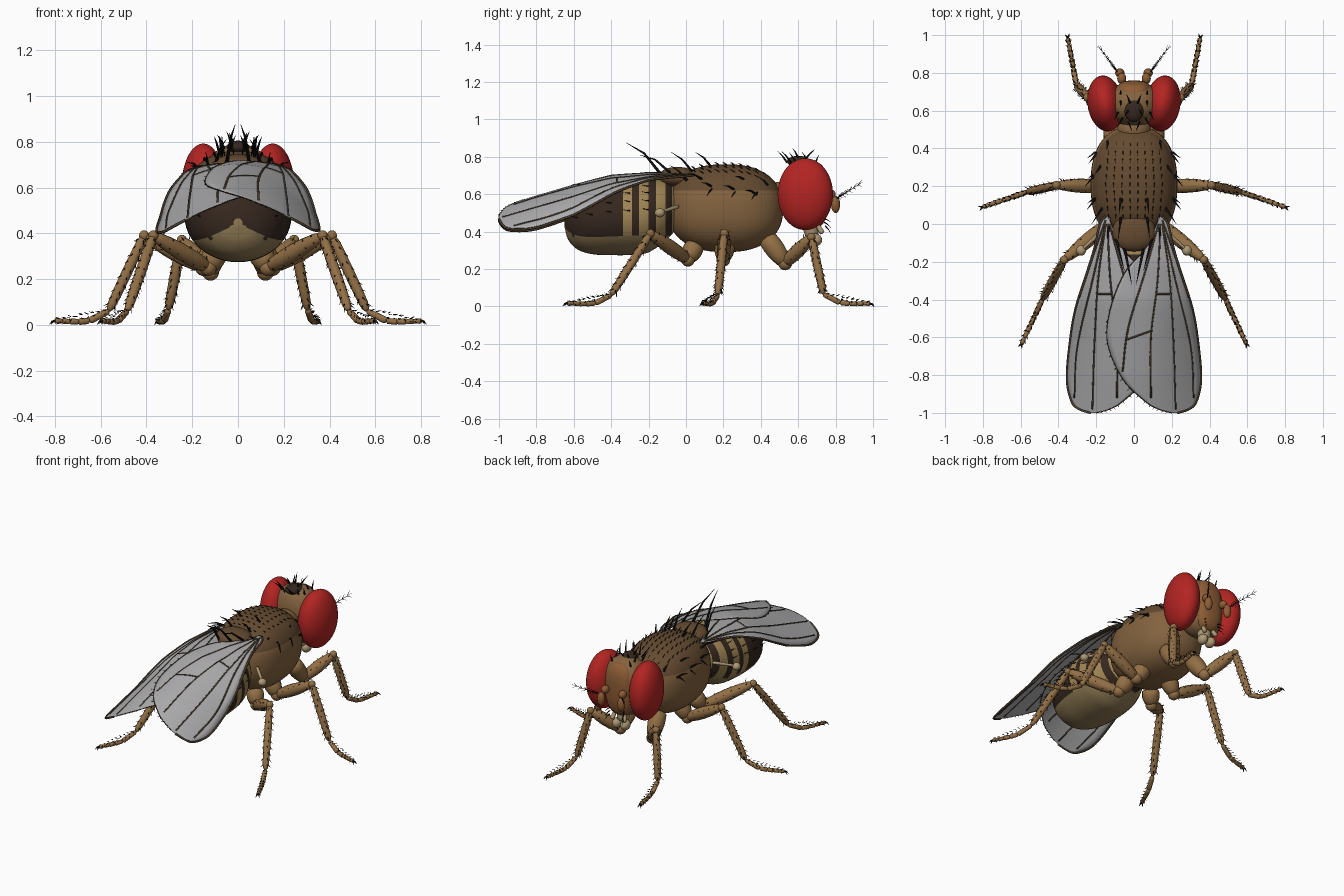
import bpy, bmesh, math, random
from mathutils import Vector as V, Matrix

if "Cube" in bpy.data.objects:
    bpy.data.objects.remove(bpy.data.objects["Cube"])

random.seed(4)

def mat(name, *c):
    m = bpy.data.materials.new(name)
    m.diffuse_color = (*c, 1)
    m.use_nodes = True
    m.node_tree.nodes["Principled BSDF"].inputs["Base Color"].default_value = m.diffuse_color
    return m

BROWN = mat("brown", .23, .125, .05)
DORSAL = mat("dorsal_brown", .13, .07, .03)
LEG = mat("leg_tan", .29, .16, .06)
TAN = mat("abdomen_tan", .36, .24, .09)
BELLY = mat("belly", .27, .19, .085)
DARK = mat("dark_band", .035, .02, .013)
BLACK = mat("bristle_black", .006, .006, .006)
RED = mat("eye_red", .45, .018, .016)
FACE = mat("face", .27, .11, .035)
PALE = mat("pale", .42, .32, .18)
WING = mat("wing_grey", .42, .42, .43)
VEIN = mat("vein", .07, .045, .025)

def finish(bm, name, *mats):
    bmesh.ops.recalc_face_normals(bm, faces=bm.faces)
    me = bpy.data.meshes.new(name)
    for f in bm.faces:
        f.smooth = True
    bm.to_mesh(me)
    bm.free()
    for m in mats:
        me.materials.append(m)
    ob = bpy.data.objects.new(name, me)
    bpy.context.collection.objects.link(ob)
    return ob

def blob(bm, loc, size, p=1.0, rot=None, seg=32):
    vs = bmesh.ops.create_uvsphere(bm, u_segments=seg, v_segments=seg * 3 // 4, radius=1)["verts"]
    for v in vs:
        c = V([math.copysign(abs(a) ** p, a) * s for a, s in zip(v.co, size)])
        v.co = (rot @ c if rot else c) + V(loc)

def spline(pts, n=6):
    P = [V(p) for p in pts]
    P = [P[0] * 2 - P[1]] + P + [P[-1] * 2 - P[-2]]
    out = []
    for i in range(1, len(P) - 2):
        a, b, c, d = P[i - 1:i + 3]
        for k in range(n):
            t = k / n
            out.append((b * 2 + (c - a) * t + (a * 2 - b * 5 + c * 4 - d) * t * t
                        + (b * 3 - a - c * 3 + d) * t ** 3) * .5)
    return out + [P[-2]]

def loft(bm, rings):
    rows = [[bm.verts.new(c) for c in r] for r in rings]
    for a, b in zip(rows, rows[1:]):
        for i in range(len(a)):
            j = (i + 1) % len(a)
            bm.faces.new((a[i], a[j], b[j], b[i]))
    bm.faces.new(rows[0][::-1])
    bm.faces.new(rows[-1])

def tube(bm, pts, radii, n=10):
    pts, rings = [V(p) for p in pts], []
    for i, p in enumerate(pts):
        d = (pts[min(i + 1, len(pts) - 1)] - pts[max(i - 1, 0)]).normalized()
        u = d.cross(V((.31, .17, .93)) if abs(d.z) < .8 else V((.95, .3, 0))).normalized()
        w = d.cross(u)
        rings.append([p + (u * math.cos(a) + w * math.sin(a)) * radii[i]
                      for a in (2 * math.pi * k / n for k in range(n))])
    loft(bm, rings)

def limb(bm, a, b, r0, r1, belly=0.0):
    a, b = V(a), V(b)
    ts = [0, .03, .1, .3, .5, .7, .9, .97, 1]
    cap = [.35, .75, 1, 1, 1, 1, 1, .75, .35]
    tube(bm, [a.lerp(b, t) for t in ts],
         [(r0 + (r1 - r0) * t + belly * math.sin(math.pi * t)) * c for t, c in zip(ts, cap)], 12)

def spike(bm, base, tip, r, bend=.06):
    base, tip = V(base), V(tip)
    mid = base.lerp(tip, .5) + V((0, 0, bend * (tip - base).length))
    tube(bm, [base, mid, tip], [r, r * .65, r * .1], 5)

# thorax, darker on the back
A, B, H, TC = .23, .31, .235, V((0, .21, .525))
def scutum(x, y):
    q = 2 / .85
    r = max(0, 1 - abs(x / A) ** q - abs((y - TC.y) / B) ** q)
    return V((x, y, TC.z + H * r ** (1 / q)))
bm = bmesh.new()
blob(bm, TC, (A, B, H), .85, seg=48)
for f in bm.faces:
    f.material_index = int(f.calc_center_median().z > .62)
finish(bm, "thorax", BROWN, DORSAL)
bm = bmesh.new()
blob(bm, (0, -.045, .69), (.115, .1, .055), .9)
finish(bm, "scutellum", DORSAL)

# abdomen with banded back and pale belly
bm = bmesh.new()
prof = [(-.04, .53, .1, .1), (-.1, .515, .17, .155), (-.2, .487, .215, .198), (-.3, .48, .232, .205),
        (-.4, .474, .232, .2), (-.5, .462, .212, .183), (-.58, .452, .168, .148), (-.63, .447, .1, .09), (-.65, .445, .02, .02)]
loft(bm, [[(w * math.cos(a), y, cz + h * math.sin(a)) for a in (math.tau * k / 48 for k in range(48))]
          for y, cz, w, h in spline(prof, 8)])
for f in bm.faces:
    c = f.calc_center_median()
    if c.z < .375 or (c.y < -.5 and c.z < .45 - abs(c.x) * .6):
        f.material_index = 2
    elif c.y < -.35 or (-c.y - .03) % .085 > .047:
        f.material_index = 1
finish(bm, "abdomen", TAN, DARK, BELLY)

# head
bm = bmesh.new()
blob(bm, (0, .635, .6), (.15, .115, .19), .85)
tube(bm, [(0, .44, .57), (0, .56, .58)], [.09, .09], 20)
finish(bm, "head", BROWN)
bm = bmesh.new()
blob(bm, (0, .685, .595), (.1, .075, .175), .75)
finish(bm, "face_plate", FACE)
bm = bmesh.new()
blob(bm, (0, .6, .775), (.05, .06, .03))
finish(bm, "ocellar_patch", DARK)
bm = bmesh.new()
for s in (-1, 1):
    blob(bm, (s * .152, .638, .6), (.094, .149, .192), rot=Matrix.Rotation(-s * .14, 3, 'Z'), seg=40)
finish(bm, "eyes", RED)

# antennae, mouthparts, balancers
ant, mouth, halt, br = (bmesh.new() for _ in range(4))
limb(mouth, (0, .66, .46), (0, .675, .37), .05, .035)
for s in (-1, 1):
    blob(ant, (s * .065, .77, .6), (.024, .03, .026), seg=16)
    blob(ant, (s * .075, .8, .545), (.025, .024, .046), seg=16)
    ar = spline([(s * .085, .8, .575), (s * .12, .85, .605), (s * .19, .945, .665)], 4)
    tube(br, ar, [.004 - .0004 * i for i in range(len(ar))], 5)
    for p in ar[1:-1]:
        spike(br, p, p + V((s * .005, .025, .03)), .002)
        spike(br, p, p + V((s * .025, .02, -.012)), .002)
    blob(mouth, (s * .03, .69, .355), (.03, .038, .034), seg=16)
    limb(mouth, (s * .035, .7, .44), (s * .045, .73, .39), .012, .015)
    limb(halt, (s * .17, -.04, .535), (s * .275, -.135, .505), .011, .008)
    blob(halt, (s * .28, -.14, .5), (.026, .028, .024), seg=16)
finish(ant, "antennae", FACE)
finish(mouth, "proboscis", PALE)
finish(halt, "halteres", PALE)

# legs: base, trochanter, knee, ankle, toe
LEGS = {"front": [(.1, .43, .37), (.12, .53, .23), (.245, .67, .37), (.305, .735, .065), (.35, .985, .015)],
        "middle": [(.09, .21, .35), (.15, .2, .25), (.41, .205, .39), (.565, .17, .06), (.8, .09, .017)],
        "hind": [(.09, .05, .33), (.13, .01, .25), (.37, -.19, .39), (.485, -.4, .06), (.595, -.635, .017)]}

def hairs(bm, a, b, r, count, size):
    d = (b - a).normalized()
    u = d.orthogonal().normalized()
    w = d.cross(u)
    for i in range(count):
        p = a.lerp(b, (i + .7) / (count + .5))
        for k in range(4):
            ang = k * math.pi / 2 + random.uniform(-.4, .4)
            o = u * math.cos(ang) + w * math.sin(ang)
            q = p + o * (r + size * .55) + d * size * .8
            q.z = max(q.z, .002)
            spike(bm, p + o * r * .85, q, .0028, 0)

for name, pts in LEGS.items():
    for s, side in ((-1, "left"), (1, "right")):
        base, tr, knee, ankle, toe = [V((s * x, y, z)) for x, y, z in pts]
        bm = bmesh.new()
        limb(bm, base, tr, .05, .034, .012)
        blob(bm, tr, (.037, .037, .037), seg=16)
        limb(bm, tr, knee, .028, .021, .014)
        blob(bm, knee, (.023, .023, .023), seg=14)
        limb(bm, knee, ankle, .02, .019, .004)
        cuts = [0, .36, .56, .72, .86, 1]
        way = [ankle.lerp(toe, t) - V((0, 0, .028 * math.sin(math.pi * t ** .6))) for t in cuts]
        for i in range(5):
            limb(bm, way[i], way[i + 1], .0135 - i * .0008, .0155 - i * .0008)
        finish(bm, f"{name}_leg_{side}", LEG)
        d = (toe - ankle).normalized()
        for k in (-1, 1):
            spike(br, toe, toe + d * .022 + V((-d.y, d.x, 0)) * k * .012 - V((0, 0, .012)), .007, .2)
        hairs(br, tr, knee, .034, 6, .018)
        hairs(br, knee, ankle, .021, 10, .024)
        hairs(br, ankle, toe - V((0, 0, .004)), .012, 9, .016)

# wings draped over the abdomen
DRAPE = [(.06, .705, .5), (-.2, .708, .8), (-.4, .69, 1.15), (-.6, .64, 1.42), (-.8, .583, 1.35), (-1.01, .515, 1.15)]
def drape(x, y, lift):
    for (y0, a, k0), (y1, b, k1) in zip(DRAPE, DRAPE[1:]):
        if y >= y1 or y1 == -1.01:
            t = (y0 - y) / (y0 - y1)
            return a + (b - a) * t - (k0 + (k1 - k0) * t) * x * x + lift
ROWS = spline([(.04, .13, .15), (0, .12, .18), (-.13, .06, .21), (-.26, -.05, .25), (-.45, -.125, .31),
               (-.63, -.14, .34), (-.82, -.06, .355), (-.94, .06, .33), (-.98, .13, .29), (-1, .2, .23)], 6)
VEINS = [[(.15, .02), (.21, -.15), (.29, -.39)], [(.15, 0), (.22, -.3), (.3, -.65), (.315, -.92)],
         [(.15, 0), (.19, -.3), (.21, -.65), (.22, -.98)], [(.14, 0), (.125, -.3), (.09, -.6), (.09, -.92)],
         [(.13, 0), (.06, -.25), (-.03, -.55), (-.06, -.78)], [(.12, -.37), (.19, -.37)], [(-.035, -.61), (.09, -.565)]]
for s, side, lift in ((-1, "left", 0), (1, "right", .009)):
    bm = bmesh.new()
    grid = []
    for y, a, b in ROWS:
        xs = [a + (b - a) * i / 16 for i in range(17)]
        grid.append([bm.verts.new((s * x, y, drape(x, y, lift))) for x in xs])
    for r, q in zip(grid, grid[1:]):
        for i in range(16):
            bm.faces.new((r[i], r[i + 1], q[i + 1], q[i]))
    ob = finish(bm, f"wing_{side}", WING)
    so = ob.modifiers.new("thickness", 'SOLIDIFY')
    so.thickness, so.offset = .003, 0
    bm = bmesh.new()
    lines = [(spline([V(p) for p in v], 8), .0052) for v in VEINS]
    lines += [([V((b, y)) for y, a, b in ROWS], .0065), ([V((a, y)) for y, a, b in ROWS], .0028)]
    for ln, r in lines:
        tube(bm, [(s * p.x, p.y, drape(p.x, p.y, lift)) for p in ln], [r] * len(ln), 6)
    finish(bm, f"wing_veins_{side}", VEIN)
    for y, a, b in ROWS[8:-2:2]:
        spike(br, (s * a, y, drape(a, y, lift)), (s * (a - .012), y - .012, drape(a, y, lift)), .002)

# bristles: short hair rows, then large bristles on each side
for i in range(11):
    for k in range(8):
        p = scutum((k - 3.5) * .043 * (1 - abs(i - 5) * .025), .01 + i * .042)
        spike(br, p - V((0, 0, .004)), p + V((0, -.026, .014)), .0035)
BIG = [(.07, .03, .15), (.07, .13, .11), (.13, .0, .12), (.17, .08, .1), (.205, .13, .07),
       (.215, .25, .07), (.2, .37, .07), (.14, .43, .05), (.18, .3, .05)]
HEAD = [(.03, .6, .795, .02, -.03, .05), (.06, .56, .77, .03, -.05, .06), (.03, .54, .77, -.02, -.05, .06),
        (.085, .59, .765, .02, -.04, .06), (.07, .65, .775, 0, -.03, .05), (.07, .69, .76, 0, .02, .05), (.02, .64, .79, .02, .05, .05)]
for s in (-1, 1):
    for x, y, l in BIG:
        p = scutum(x, y)
        d = V((x * 3.2 if x > .15 else .1, -.8, .75 if x < .15 else .3)).normalized()
        d.x *= s
        p.x *= s
        spike(br, p - d * .01, p + d * l, .0075, .1)
    spike(br, (s * .05, -.13, .7), (s * .012, -.32, .875), .009, .12)
    spike(br, (s * .095, -.08, .71), (s * .05, -.25, .81), .008, .12)
    for y, z in ((.27, .62), (.14, .63), (.38, .61)):
        spike(br, (s * .205, y, z), (s * .245, y - .03, z - .04), .006)
    for x, y, z, dx, dy, dz in HEAD:
        spike(br, (s * x, y, z), (s * (x + dx), y + dy, z + dz), .006)
    for y, cz, w, h in prof[2:7]:
        for a in (.15, .4, .65, .9, 1.15, 1.4):
            o = V((s * w * math.cos(a), y, cz + h * math.sin(a)))
            spike(br, o, o + V((s * .012 * math.cos(a), -.034, .006)), .0035, 0)
    for k in range(3):
        spike(br, (s * .05, .735 + k * .005, .47 - k * .02), (s * .07, .775, .45 - k * .03), .004)
finish(br, "bristles", BLACK)
